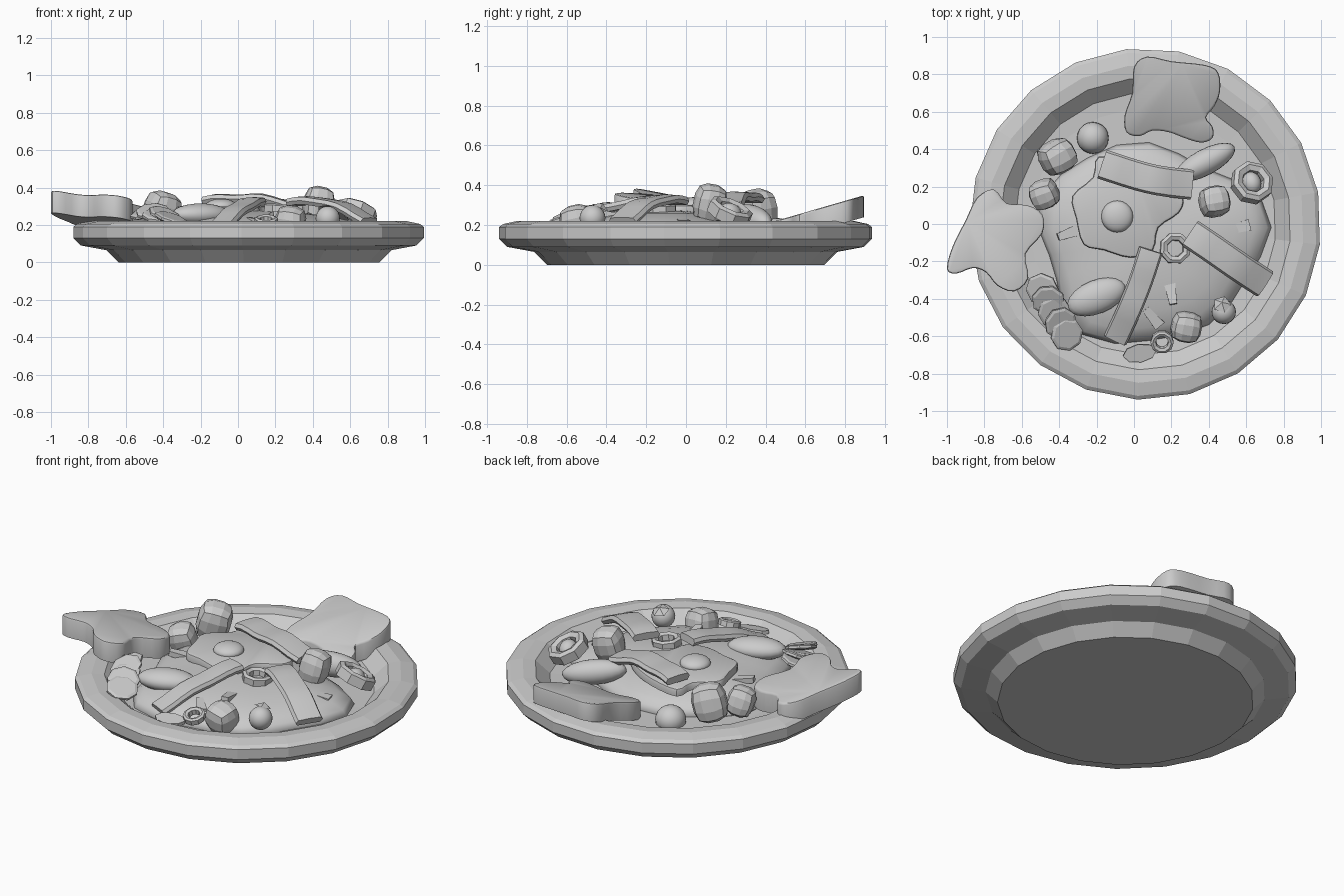
import bpy, bmesh, math, random
from mathutils import Vector, Matrix

random.seed(4)
if bpy.data.objects.get("Cube"):
    bpy.data.objects.remove(bpy.data.objects["Cube"])

grey = bpy.data.materials.new("light_grey")
grey.use_nodes = True
COLOUR = (0.6, 0.6, 0.6, 1)
grey.diffuse_color = COLOUR
grey.node_tree.nodes["Principled BSDF"].inputs["Base Color"].default_value = COLOUR


def finish(name, bm, matrix=Matrix(), angle=0):
    bmesh.ops.recalc_face_normals(bm, faces=bm.faces)
    mesh = bpy.data.meshes.new(name)
    bm.to_mesh(mesh)
    bm.free()
    mesh.transform(matrix)
    mesh.materials.append(grey)
    ob = bpy.data.objects.new(name, mesh)
    bpy.context.collection.objects.link(ob)
    if angle:
        bpy.ops.object.select_all(action='DESELECT')
        ob.select_set(True)
        bpy.context.view_layer.objects.active = ob
        bpy.ops.object.shade_smooth_by_angle(angle=math.radians(angle))
    return ob


def place(loc, rot=(0, 0, 0), scale=(1, 1, 1)):
    turn = [Matrix.Rotation(math.radians(a), 4, k) for a, k in zip(rot, "XYZ")]
    return Matrix.Translation(loc) @ turn[2] @ turn[1] @ turn[0] @ Matrix.Diagonal((*scale, 1))


def lathe(name, profile, sides, matrix, start=0, closed=False, angle=0):
    """Revolve (radius, z) points; open ends become caps."""
    bm = bmesh.new()
    rings = [[bm.verts.new((r * math.cos(start + math.tau * i / sides),
                            r * math.sin(start + math.tau * i / sides), z))
              for i in range(sides)] for r, z in profile]
    pairs = list(zip(rings, rings[1:] + rings[:1] if closed else rings[1:]))
    for a, b in pairs:
        for i in range(sides):
            j = (i + 1) % sides
            bm.faces.new((a[i], a[j], b[j], b[i]))
    if not closed:
        bm.faces.new(rings[0])
        bm.faces.new(rings[-1])
    return finish(name, bm, matrix, angle)


def smooth_loop(points, steps):
    """Closed Catmull-Rom curve through the points."""
    n, out = len(points), []
    for i in range(n):
        a, b, c, d = (Vector(points[(i + k) % n]) for k in (-1, 0, 1, 2))
        for s in range(steps):
            t = s / steps
            out.append(0.5 * (2 * b + (c - a) * t + (2 * a - 5 * b + 4 * c - d) * t * t
                              + (3 * b - a - 3 * c + d) * t ** 3))
    return out


def slab(name, points, top, thick, bevel):
    """Outline extruded downward from the height function top(x, y)."""
    bm = bmesh.new()
    loop = smooth_loop(points, 3)
    face = bm.faces.new([bm.verts.new((x, y, top(x, y) - thick)) for x, y in loop])
    lid = bmesh.ops.extrude_face_region(bm, geom=[face])["geom"]
    bmesh.ops.translate(bm, vec=(0, 0, thick), verts=[v for v in lid if isinstance(v, bmesh.types.BMVert)])
    face = next(f for f in lid if isinstance(f, bmesh.types.BMFace))
    bmesh.ops.bevel(bm, geom=list(face.edges), offset=bevel, segments=2, affect='EDGES', profile=0.5)
    return finish(name, bm, angle=40)


def strip(name, path, width, thick, wave=0.0):
    """Ribbon of food swept along a path with rounded edges."""
    bm = bmesh.new()
    pts = [Vector(p) for p in path]
    fine = []
    for a, b in zip(pts, pts[1:]):
        fine += [a.lerp(b, t / 3) for t in range(3)]
    fine.append(pts[-1])
    for _ in range(3):
        fine[1:-1] = [(fine[i - 1] + 2 * fine[i] + fine[i + 1]) / 4 for i in range(1, len(fine) - 1)]
    rings = []
    for i, p in enumerate(fine):
        along = (fine[min(i + 1, len(fine) - 1)] - fine[max(i - 1, 0)]).normalized()
        side = along.cross(Vector((0, 0, 1))).normalized()
        up = side.cross(along)
        lift = up * wave * math.sin(i * 1.3)
        section = [(-1, 0), (-.85, 1), (0, 1.2), (.85, 1), (1, 0), (.85, -1), (-.85, -1)]
        rings.append([bm.verts.new(p + lift + side * u * width / 2 + up * v * thick / 2)
                      for u, v in section])
    for a, b in zip(rings, rings[1:]):
        for k in range(len(a)):
            j = (k + 1) % len(a)
            bm.faces.new((a[k], a[j], b[j], b[k]))
    bm.faces.new(rings[0])
    bm.faces.new(rings[-1])
    return finish(name, bm, angle=50)


def chunk(name, loc, size, rot):
    """Faceted, rounded cube of potato."""
    bm = bmesh.new()
    bmesh.ops.create_cube(bm, size=2)
    bmesh.ops.subdivide_edges(bm, edges=bm.edges, cuts=2, use_grid_fill=True)
    for v in bm.verts:
        v.co = v.co.lerp(v.co.normalized() * 1.25, 0.75)
    return finish(name, bm, place(loc, rot, [s * 0.85 for s in size]))


def ball(name, loc, scale, segments=20, rings=12, angle=60, rot=(0, 0, 0)):
    bm = bmesh.new()
    bmesh.ops.create_uvsphere(bm, u_segments=segments, v_segments=rings, radius=1)
    return finish(name, bm, place(loc, rot, scale), angle)


# plate
lathe("plate", [(.70, 0), (.765, .065), (.90, .09), (.94, .13), (.94, .19), (.92, .205),
                (.85, .22), (.78, .213), (.70, .14), (.62, .135)],
      21, place((.06, 0, 0)), start=math.radians(10.4))

# hash mound
bm = bmesh.new()
bmesh.ops.create_uvsphere(bm, u_segments=22, v_segments=12, radius=1)
for v in bm.verts:
    a = math.atan2(v.co.y, v.co.x)
    wobble = 1 + .07 * math.sin(3 * a + 1) + .05 * math.sin(5 * a)
    v.co.x *= wobble
    v.co.y *= wobble
finish("hash_mound", bm, place((.08, -.1, .14), scale=(.60, .53, .135)), 60)

# toast slices
slab("side_toast", [(-1, -.24), (-.97, -.12), (-.9, .02), (-.84, .14), (-.75, .185), (-.68, .11),
                    (-.57, .10), (-.49, .05), (-.49, -.05), (-.58, -.16), (-.565, -.29),
                    (-.64, -.36), (-.73, -.33), (-.79, -.26), (-.86, -.235), (-.95, -.265)],
     lambda x, y: .385 - .12 * (x + 1) - .15 * (y + .25), .12, .012)
slab("back_toast", [(0, .84), (-.01, .7), (-.05, .58), (-.04, .49), (.03, .47), (.1, .50), (.19, .49),
                    (.27, .46), (.36, .435), (.42, .46), (.42, .52), (.385, .57), (.43, .63),
                    (.46, .71), (.45, .81), (.38, .85), (.2, .87), (.07, .895)],
     lambda x, y: .345 - .29 * (.88 - y), .11, .012)

# fried egg
slab("egg_white", [(-.19, .36), (-.22, .25), (-.33, .15), (-.31, .03), (-.27, -.11), (-.16, -.14),
                   (-.02, -.18), (.1, -.14), (.13, -.02), (.24, .06), (.26, .15), (.16, .25), (0, .33)],
     lambda x, y: .305 - .08 * (x + .09) ** 2 - .15 * (y - .05) ** 2, .045, .015)
ball("egg_yolk", (-.09, .04, .30), (.085, .085, .04))

# bacon strips
strip("back_bacon", [(-.17, .32, .33), (-.02, .27, .345), (.12, .23, .345), (.31, .21, .30)], .16, .04, .006)
strip("right_bacon", [(.30, -.05, .32), (.42, -.13, .335), (.56, -.23, .30), (.70, -.32, .22)], .16, .04, .004)
strip("front_bacon", [(.09, -.14, .325), (.04, -.3, .31), (-.02, -.45, .27), (-.10, -.62, .19)], .13, .04, .004)

# sausage and smooth pepper slice
ball("sausage", (-.20, -.39, .255), (.165, .09, .06), rot=(0, 0, 22))
ball("pepper_slice", (.38, .33, .23), (.18, .07, .07), rot=(0, 8, 28))

# potato chunks
for i, (loc, size, rot) in enumerate([
        ((-.41, .36, .27), (.10, .095, .115), (10, 15, 30)),
        ((-.48, .16, .22), (.08, .08, .09), (15, -15, 20)),
        ((.43, .12, .31), (.085, .085, .10), (-10, 12, 10)),
        ((.28, -.55, .215), (.085, .085, .09), (12, 8, -10))]):
    chunk(f"potato_chunk_{i + 1}", loc, size, rot)

# tomatoes, one with a leaf
ball("back_tomato", (-.22, .46, .155), (.085, .085, .08))
ball("front_tomato", (.48, -.47, .235), (.065, .065, .065))
lathe("tomato_leaf", [(.05, 0), (.002, .025)], 5, place((.47, -.43, .285), (-25, 0, 0)))

# hollow vegetable rings
RING = [(1, -.35), (1, .35), (.8, .5), (.55, .35), (.5, -.35)]
for name, loc, r, rot, sides in [("large_ring", (.63, .22, .265), .115, (-18, 22, 10), 8),
                                 ("small_ring", (.15, -.63, .22), .062, (18, 0, 0), 10),
                                 ("flat_ring", (.22, -.13, .28), .085, (0, 5, 20), 8)]:
    lathe(name, RING, sides, place(loc, rot, (r, r, r * .7)), closed=True)
ball("ring_seed", (.63, .22, .26), (.05, .06, .05), rot=(-18, 22, 10))

# overlapping cucumber slices
for i in range(5):
    t = i / 4
    lathe(f"cucumber_slice_{i + 1}", [(.075, -.012), (.09, -.005), (.09, .008), (.075, .014)], 8,
          place((-.49 + .13 * t, -.35 - .24 * t, .265 - .03 * t + .012 * (i % 2)),
                (14 + 8 * (i % 2), -16, 25 * i)))
lathe("loose_slice", [(.09, -.01), (.09, .01)], 8, place((.03, -.69, .19), (12, 0, 10), (1, .55, 1)))

# chopped stalks
for i, (x, y, z, turn) in enumerate([(-.35, -.05, .235, 20), (.2, -.37, .25, 100),
                                     (.1, -.50, .22, -50), (.56, -.02, .215, 15)]):
    bm = bmesh.new()
    bmesh.ops.create_cube(bm, size=1)
    for v in bm.verts:
        v.co.y *= 1.25 if v.co.x > 0 else .8
    finish(f"chopped_stalk_{i + 1}", bm, place((x, y, z), (0, 8, turn), (.12, .05, .03)))
